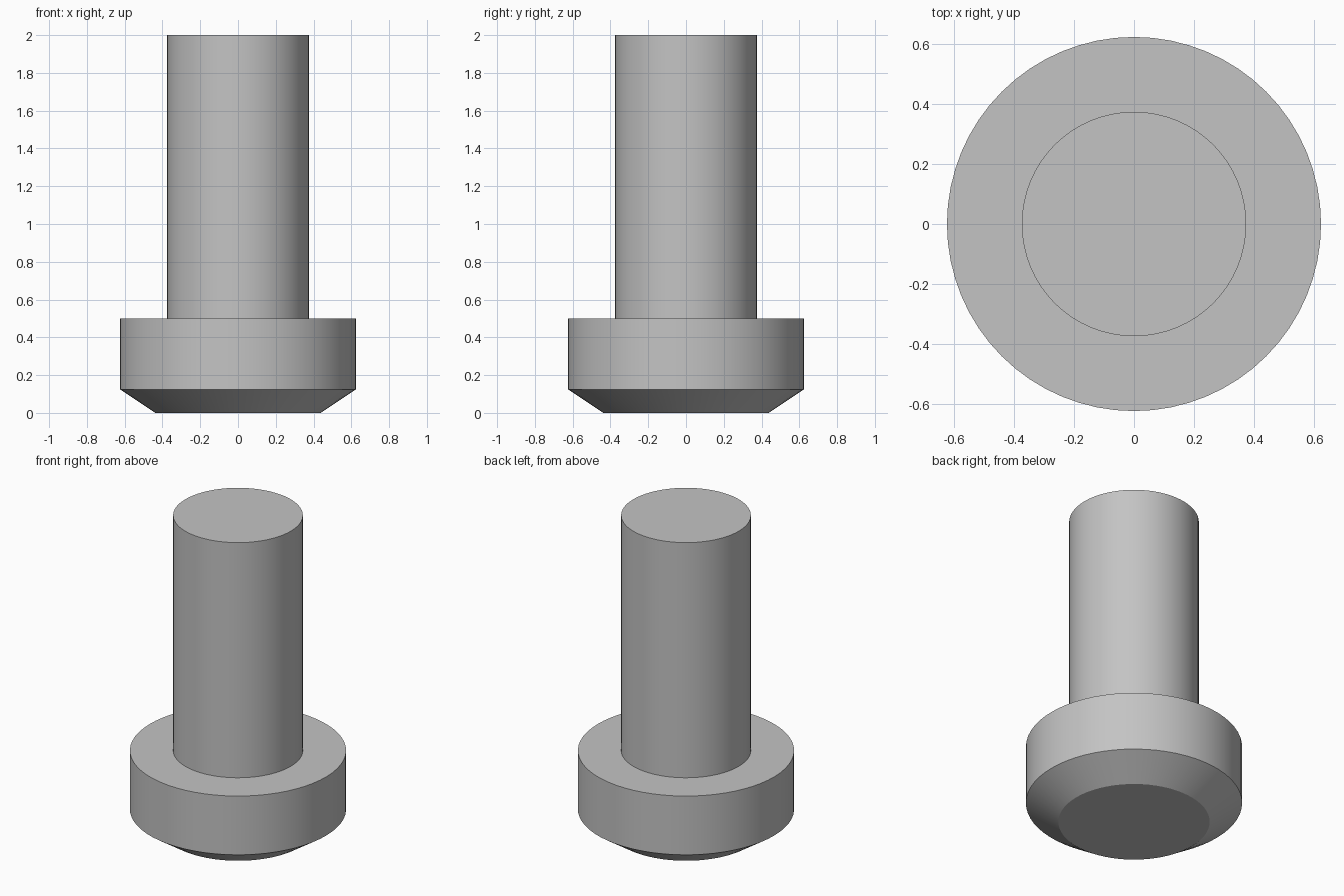
import bpy
import bmesh
import math
from mathutils import Matrix, Vector

cube = bpy.data.objects.get("Cube")
if cube:
    bpy.data.objects.remove(cube, do_unlink=True)

SEGMENTS = 64

# Plain grey metal
metal = bpy.data.materials.new("grey_metal")
metal.use_nodes = True
grey = (0.55, 0.55, 0.55, 1)
metal.diffuse_color = grey
metal.node_tree.nodes["Principled BSDF"].inputs["Base Color"].default_value = grey


def turned_part(name, profile):
    """Spin a (radius, height) profile around the z axis."""
    bm = bmesh.new()
    verts = [bm.verts.new((r, 0, z)) for r, z in profile]
    edges = [bm.edges.new(pair) for pair in zip(verts, verts[1:])]
    bmesh.ops.spin(bm, geom=verts + edges, cent=(0, 0, 0), axis=(0, 0, 1),
                   angle=math.tau, steps=SEGMENTS)
    bmesh.ops.remove_doubles(bm, verts=bm.verts, dist=0.0001)
    # Cap any open ends
    rims = [e for e in bm.edges if e.is_boundary]
    if rims:
        bmesh.ops.holes_fill(bm, edges=rims, sides=0)
    bmesh.ops.recalc_face_normals(bm, faces=bm.faces)
    mesh = bpy.data.meshes.new(name)
    bm.to_mesh(mesh)
    bm.free()
    mesh.materials.append(metal)
    part = bpy.data.objects.new(name, mesh)
    bpy.context.collection.objects.link(part)
    bpy.ops.object.select_all(action="DESELECT")
    part.select_set(True)
    bpy.context.view_layer.objects.active = part
    bpy.ops.object.shade_smooth_by_angle(angle=math.radians(25))
    return part


# One turned solid: chamfered foot, wide collar, flat shoulder and round shaft
turned_part("stepped_pin", [
    (0.4375, 0),
    (0.625, 0.125),
    (0.625, 0.5),
    (0.375, 0.5),
    (0.375, 2),
])
